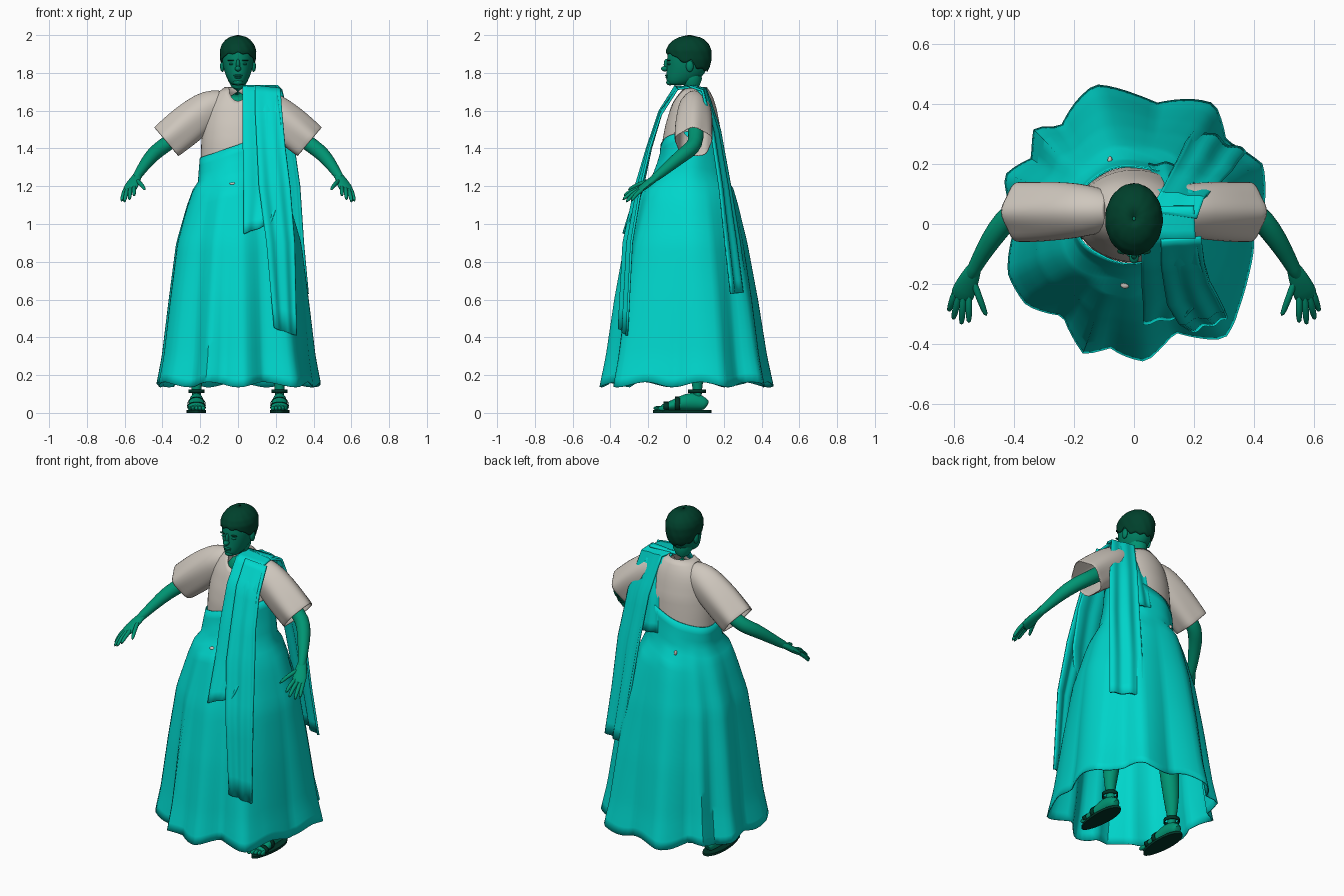
import bpy, bmesh
from math import sin, cos, atan2, hypot, tau
from mathutils import Vector, Matrix

if "Cube" in bpy.data.objects:
    bpy.data.objects.remove(bpy.data.objects["Cube"])


def material(name, r, g, b):
    m = bpy.data.materials.new(name)
    m.use_nodes = True
    m.diffuse_color = (r, g, b, 1)
    m.node_tree.nodes["Principled BSDF"].inputs["Base Color"].default_value = (r, g, b, 1)
    return m


TEAL = material("teal cloth", 0, 0.67, 0.6)
CREAM = material("cream cloth", 0.62, 0.57, 0.51)
SKIN = material("green skin", 0, 0.3, 0.17)
FACE = material("shaded green skin", 0, 0.22, 0.125)
HAIR = material("dark green hair", 0, 0.052, 0.025)
LEATHER = material("dark leather", 0, 0.035, 0.02)


def finish(name, bm, mat, subdiv=0, thick=0.0):
    bmesh.ops.recalc_face_normals(bm, faces=bm.faces)
    me = bpy.data.meshes.new(name)
    bm.to_mesh(me)
    bm.free()
    me.materials.append(mat)
    me.polygons.foreach_set("use_smooth", [True] * len(me.polygons))
    me.set_sharp_from_angle(angle=0.9)
    ob = bpy.data.objects.new(name, me)
    bpy.context.collection.objects.link(ob)
    if thick:
        mod = ob.modifiers.new("thickness", "SOLIDIFY")
        mod.thickness = thick
    if subdiv:
        mod = ob.modifiers.new("smooth", "SUBSURF")
        mod.levels = mod.render_levels = subdiv
    return ob


def loft(name, rows, mat, closed=True, caps=False, subdiv=0, thick=0.0):
    """Skin a list of point rows."""
    bm = bmesh.new()
    vs = [[bm.verts.new(p) for p in row] for row in rows]
    n = len(vs[0])
    for a, b in zip(vs, vs[1:]):
        for i in range(n if closed else n - 1):
            j = (i + 1) % n
            bm.faces.new((a[i], a[j], b[j], b[i]))
    if caps:
        bm.faces.new(vs[0])
        bm.faces.new(vs[-1])
    return finish(name, bm, mat, subdiv, thick)


def table(rows, x):
    """Linear lookup in rows of (key, values...)."""
    if x <= rows[0][0]:
        return rows[0][1:]
    for a, b in zip(rows, rows[1:]):
        if x <= b[0]:
            t = (x - a[0]) / (b[0] - a[0])
            return [p + (q - p) * t for p, q in zip(a[1:], b[1:])]
    return rows[-1][1:]


def shell(name, profile, low, high, mat, fold=lambda a, z: 1, n=64, rows=16, **kw):
    """Upright shell; profile rows are (z, centre y, half width, half depth)."""
    pts = []
    for k in range(rows + 1):
        row = []
        for i in range(n):
            a = tau * i / n
            z = low(a) + (high(a) - low(a)) * k / rows
            cy, rx, ry = table(profile, z)
            f = fold(a, z)
            row.append((rx * f * cos(a), cy + ry * f * sin(a), z))
        pts.append(row)
    return loft(name, pts, mat, **kw)


def tube(name, path, mat, n=12, ripple=0.0, caps=True, subdiv=1, thick=0.0):
    """Path points are (x, y, z, radius across, radius up)."""
    c = [Vector(p[:3]) for p in path]
    rows = []
    for k, p in enumerate(path):
        d = c[min(k + 1, len(c) - 1)] - c[max(k - 1, 0)]
        q = d.to_track_quat("Z", "Y")
        t = ripple * k / len(path)
        rows.append([c[k] + q @ Vector((p[3] * cos(a) * (1 + t * sin(5 * a)),
                                        p[-1] * sin(a) * (1 + t * sin(5 * a)), 0))
                     for a in (tau * i / n for i in range(n))])
    return loft(name, rows, mat, caps=caps, subdiv=subdiv, thick=thick)


def ball(name, at, size, mat):
    bm = bmesh.new()
    bmesh.ops.create_uvsphere(bm, u_segments=16, v_segments=10, radius=1,
                              matrix=Matrix.Translation(at) @ Matrix.Diagonal((*size, 1)))
    return finish(name, bm, mat)


def strip(name, edges, mat, folds=2, depth=0.008, n=18, steps=4):
    """Hanging cloth between two edge paths; ripples grow from the shoulder down."""
    rows = []
    last = (len(edges) - 1) * steps
    for k in range(last + 1):
        i = min(k // steps, len(edges) - 2)
        t = k / steps - i
        l, r = (Vector(edges[i][s]).lerp(Vector(edges[i + 1][s]), t) for s in (0, 1))
        out = (r - l).normalized().cross(Vector((0, 0, 1))) * depth * min(1, 1.6 * k / last)
        rows.append([l.lerp(r, j / n) + out * sin(folds * tau * j / n) for j in range(n + 1)])
    return loft(name, rows, mat, closed=False, thick=0.012)


# Skirt: the hem outline drives folds that fade towards the waist
HEM = [(.435, .2), (.31, .28), (.27, .4), (.08, .41), (-.13, .46), (-.25, .33), (-.34, .33),
       (-.34, .22), (-.43, .16), (-.4, 0), (-.42, -.17), (-.36, -.27), (-.24, -.31), (-.17, -.44),
       (-.08, -.41), (.04, -.46), (.14, -.37), (.3, -.38), (.35, -.28), (.4, -.05)]
hem = sorted((atan2(y, x) % tau, hypot(x, y)) for x, y in HEM)
hem = [(hem[-1][0] - tau, hem[-1][1])] + hem + [(hem[0][0] + tau, hem[0][1])]


def skirt_fold(a, z):
    t = max(0, min(1, (1.25 - z) / 1.1)) ** 0.75
    return 1 + t * (table(hem, a)[0] / 0.44 - 1) + 0.012 * sin(7 * a + 1)


SKIRT = [(.14, 0, .44, .44), (.3, 0, .41, .41), (.6, 0, .375, .37), (.9, 0, .335, .32),
         (1.1, .005, .275, .27), (1.19, .005, .24, .245), (1.22, .015, .215, .205),
         (1.36, .03, .203, .168), (1.5, .03, .195, .158)]
shell("skirt", SKIRT, lambda a: .15 + .014 * sin(9 * a), lambda a: 1.42 + .07 * cos(a),
      TEAL, skirt_fold, n=100, rows=28, thick=.006)

# Blouse with a notched neckline, and its two glimpses at the waist
BLOUSE = [(1.25, .03, .19, .15), (1.34, .03, .197, .16), (1.44, .03, .194, .155),
          (1.52, .035, .185, .145), (1.62, .04, .165, .12), (1.68, .045, .13, .095),
          (1.73, .045, .062, .062)]
shell("blouse", BLOUSE, lambda a: 1.25,
      lambda a: 1.725 - .075 * max(0, -sin(a)) ** 10, CREAM, n=48, thick=.006)
ball("waist_glimpse_front", (-.03, -.203, 1.213), (.015, .012, .008), CREAM)
ball("waist_glimpse_back", (-.08, .212, 1.218), (.008, .014, .014), CREAM)

# Neck and head
tube("neck", [(0, .03, 1.6, .1, .07), (0, .035, 1.67, .078, .062), (0, .035, 1.72, .057, .057),
              (0, .025, 1.8, .057, .06), (0, .02, 1.84, .05, .05)], SKIN, n=16)
HEAD = [(1.733, -.045, .025, .04), (1.745, -.035, .045, .068), (1.78, -.008, .064, .098),
        (1.82, .005, .077, .108), (1.87, .012, .086, .115), (1.92, .016, .086, .112),
        (1.96, .018, .07, .09), (1.99, .018, .03, .04)]
loft("head", [[(rx * cos(tau * i / 20), cy + ry * sin(tau * i / 20), z) for i in range(20)]
              for z, cy, rx, ry in HEAD], FACE, caps=True, subdiv=1)
ball("nose_bridge", (0, -.103, 1.845), (.01, .015, .03), FACE)
ball("nose_tip", (0, -.112, 1.822), (.016, .02, .014), FACE)
ball("upper_lip", (0, -.102, 1.786), (.024, .01, .006), FACE)
ball("lower_lip", (0, -.099, 1.776), (.02, .01, .006), FACE)
ball("chin", (0, -.085, 1.75), (.026, .02, .016), FACE)
for s, side in ((1, "left"), (-1, "right")):
    ball(side + "_eye", (s * .034, -.088, 1.847), (.014, .01, .006), FACE)
    ball(side + "_eyebrow", (s * .036, -.091, 1.866), (.02, .01, .003), HAIR)
    ball(side + "_ear", (s * .083, .02, 1.835), (.012, .02, .03), FACE)

# Cropped hair with an uneven hairline
CROP = [(1.8, .01, .07, .1), (1.83, .014, .085, .112), (1.87, .015, .094, .12),
        (1.92, .015, .096, .12), (1.95, .016, .086, .107), (1.975, .017, .066, .082),
        (1.99, .018, .044, .054), (2.0, .018, .006, .008)]
LINE = [(-1, 1.905), (-.6, 1.89), (-.35, 1.855), (.1, 1.865), (.4, 1.825), (1, 1.81)]
shell("hair", CROP, lambda a: table(LINE, sin(a))[0] + .005 * sin(11 * a), lambda a: 2.0,
      HAIR, lambda a, z: 1 + .01 * sin(13 * a + 60 * z), thick=.004)

for s, side in ((1, "left"), (-1, "right")):
    # Puffed sleeve
    tube(side + "_sleeve", [(s * .07, .045, 1.645, .06, .068), (s * .14, .045, 1.62, .085, .098),
                            (s * .21, .045, 1.57, .095, .105), (s * .28, .042, 1.513, .1, .108),
                            (s * .34, .04, 1.462, .1, .104), (s * .378, .04, 1.43, .1, .102)],
         CREAM, n=20, ripple=.1, caps=False, thick=.006)
    # Arm and hand
    tube(side + "_arm", [(s * .2, .05, 1.57, .05), (s * .34, .055, 1.45, .042),
                         (s * .405, .04, 1.405, .043), (s * .455, -.02, 1.365, .04),
                         (s * .5, -.09, 1.305, .031), (s * .533, -.15, 1.255, .024),
                         (s * .546, -.178, 1.236, .023)], SKIN)
    tube(side + "_palm", [(s * .522, -.125, 1.272, .02, .018), (s * .545, -.175, 1.236, .033, .02),
                          (s * .565, -.22, 1.2, .042, .018), (s * .58, -.255, 1.172, .04, .014)], SKIN)
    fingers = [((.595, -.22, 1.19), (.618, -.292, 1.117)), ((.583, -.23, 1.19), (.603, -.32, 1.112)),
               ((.568, -.23, 1.195), (.575, -.338, 1.125)), ((.55, -.225, 1.2), (.55, -.332, 1.146)),
               ((.54, -.175, 1.235), (.49, -.31, 1.178))]
    for k, (a, b) in enumerate(fingers):
        a, b = Vector(a), Vector(b)
        mid = a.lerp(b, .55) + Vector((0, -.006, .008))
        tube(f"{side}_finger_{k + 1}", [(s * p.x, p.y, p.z, r) for p, r in
                                        ((a, .013), (mid, .0125), (b, .009))], SKIN, n=8)
    # Leg and foot
    x = s * .22
    tube(side + "_leg", [(s * .15, .04, 1.0, .08), (s * .19, .05, .6, .062), (s * .21, .06, .35, .055),
                         (x, .06, .18, .038), (x, .06, .06, .038)], SKIN)
    FOOT = [(.112, .02, .025), (.1, .032, .034), (.05, .038, .05), (0, .04, .046),
            (-.05, .044, .033), (-.1, .047, .022), (-.135, .043, .015)]
    tube(side + "_foot", [(x, y, h + .012, w, h) for y, w, h in FOOT], SKIN, n=14)
    for k in range(5):
        ball(f"{side}_toe_{k + 1}", (x + s * (.018 * k - .036), -.148 + .006 * k, .024),
             (.0115 - .0008 * k, .024, .013), SKIN)
    # Sandal
    outline = [(x + .051 * sin(a) * (1 - .15 * cos(a)), -.02 - .155 * cos(a))
               for a in (tau * i / 28 for i in range(28))]
    loft(side + "_sole", [[(px, py, z) for px, py in outline] for z in (0, .014)], LEATHER, caps=True)
    for k, y in enumerate((-.105, -.045)):
        w, h = table(sorted(FOOT), y)
        tube(f"{side}_strap_{k + 1}", [(x, y + d, h + .012, w + .005, h + .005) for d in (.013, 0, -.013)],
             LEATHER, n=20, caps=False, subdiv=0, thick=.004)
    band = [[(x + .043 * cos(a), .058 + .047 * sin(a), z) for a in (tau * i / 24 for i in range(24))]
            for z in (.105, .125)]
    loft(side + "_ankle_strap", band, LEATHER, thick=.005)

# Shawl over the left shoulder: front panel and long tail, back tail and short panel
strip("shawl_front", [((.03, .06, 1.735), (.2, .06, 1.735)), ((.025, -.05, 1.73), (.205, -.05, 1.72)),
                      ((.025, -.14, 1.6), (.22, -.135, 1.6)), ((.025, -.205, 1.4), (.24, -.195, 1.4)),
                      ((.03, -.265, 1.18), (.24, -.24, 1.18)), ((.03, -.335, .95), (.17, -.31, 1.0))],
      TEAL, depth=.004)
strip("shawl_front_tail", [((.09, -.06, 1.735), (.225, -.05, 1.72)), ((.09, -.145, 1.6), (.235, -.14, 1.58)),
                           ((.1, -.21, 1.4), (.25, -.2, 1.4)), ((.11, -.27, 1.2), (.275, -.245, 1.2)),
                           ((.15, -.335, .9), (.3, -.295, .9)), ((.19, -.36, .45), (.31, -.32, .41))],
      TEAL, depth=.006)
strip("shawl_back", [((.05, .04, 1.735), (.21, .02, 1.735)), ((.09, .11, 1.72), (.235, .09, 1.71)),
                     ((.13, .185, 1.5), (.29, .14, 1.48)), ((.16, .24, 1.2), (.33, .18, 1.2)),
                     ((.185, .29, .9), (.35, .21, .9)), ((.21, .325, .64), (.375, .24, .63))], TEAL)
strip("shawl_back_short", [((.05, .05, 1.73), (.18, .05, 1.73)), ((.07, .12, 1.68), (.2, .1, 1.68)),
                           ((.06, .175, 1.5), (.2, .16, 1.5)), ((.05, .205, 1.3), (.2, .2, 1.28))],
      TEAL, depth=.005)
